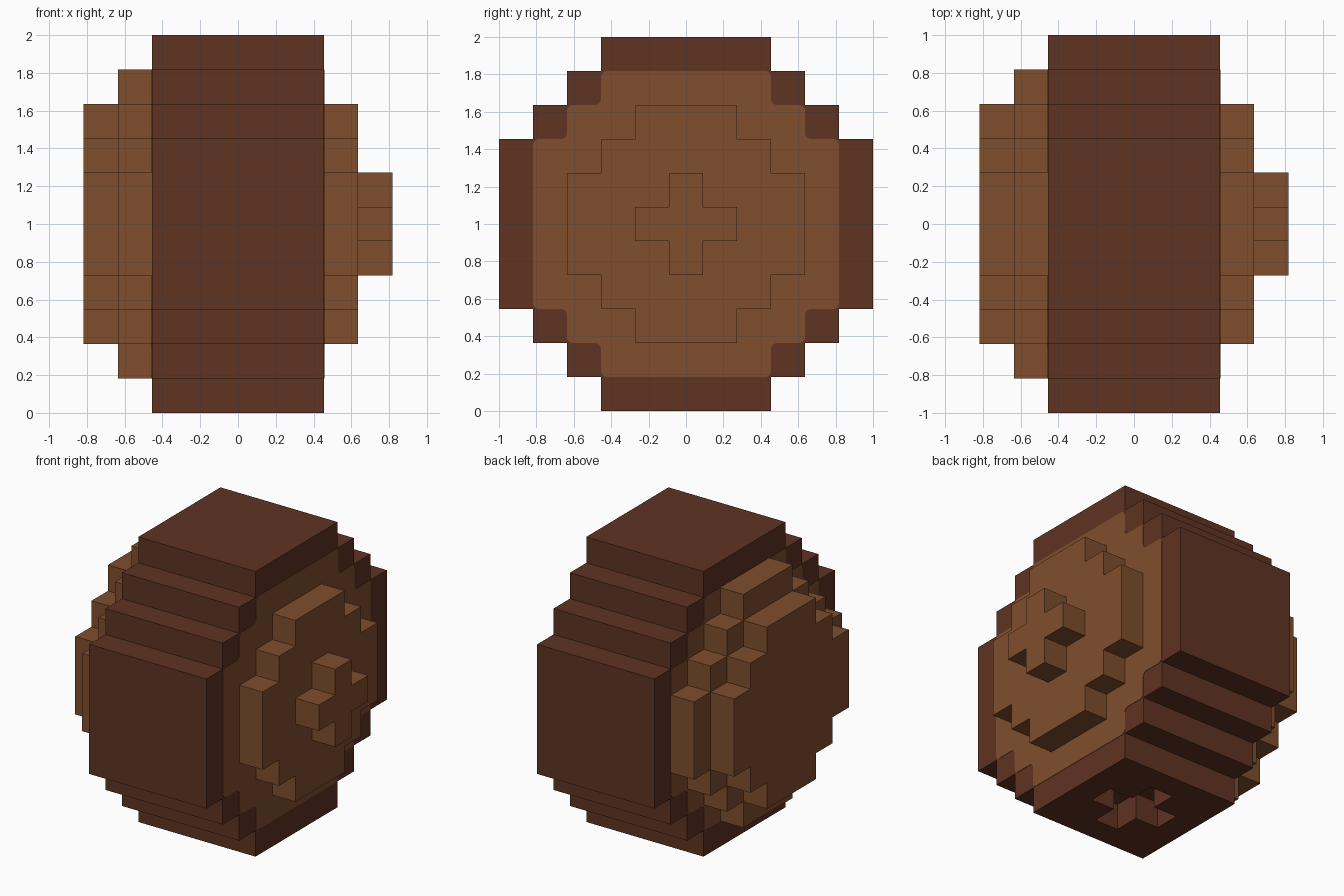
import bpy, bmesh

cube = bpy.data.objects.get("Cube")
if cube:
    bpy.data.objects.remove(cube, do_unlink=True)

U = 2 / 11      # one block
MID = 5.5       # height of the axle, in blocks


def material(name, rgb):
    m = bpy.data.materials.new(name)
    m.use_nodes = True
    m.diffuse_color = (*rgb, 1)
    m.node_tree.nodes["Principled BSDF"].inputs["Base Color"].default_value = (*rgb, 1)
    return m


DARK = material("dark brown", (0.114, 0.033, 0.016))
LIGHT = material("light brown", (0.212, 0.077, 0.026))


def stepped_outline(wide, high, steps):
    """Closed staircase circle; each step is one block narrower and higher."""
    q = []
    for i in range(steps):
        q.append((wide - i, high + i))
        if i < steps - 1:
            q.append((wide - i - 1, high + i))
    return (q + [(-a, b) for a, b in reversed(q)]
            + [(-a, -b) for a, b in q] + [(a, -b) for a, b in reversed(q)])


def prism(name, outline, lo, hi, mat, upright=False, rounding=0.0):
    """Extrude an outline along x, or along z when upright (units: blocks)."""
    def place(a, b):
        return (a * U, b * U, lo * U) if upright else (lo * U, a * U, (b + MID) * U)

    bm = bmesh.new()
    bm.faces.new([bm.verts.new(place(a, b)) for a, b in outline])
    if rounding:
        bmesh.ops.bevel(bm, geom=bm.verts[:], offset=rounding, segments=3,
                        profile=0.5, affect='VERTICES')
    ext = bmesh.ops.extrude_face_region(bm, geom=bm.faces[:])
    move = [v for v in ext["geom"] if isinstance(v, bmesh.types.BMVert)]
    d = (hi - lo) * U
    bmesh.ops.translate(bm, verts=move, vec=(0, 0, d) if upright else (d, 0, 0))
    bmesh.ops.recalc_face_normals(bm, faces=bm.faces[:])
    me = bpy.data.meshes.new(name)
    bm.to_mesh(me)
    bm.free()
    me.materials.append(mat)
    ob = bpy.data.objects.new(name, me)
    bpy.context.collection.objects.link(ob)
    return ob


tread = stepped_outline(5.5, 2.5, 4)
paint = stepped_outline(4.5, 2.5, 3)
large = stepped_outline(4.5, 1.5, 4)
medium = stepped_outline(3.5, 1.5, 3)
cross = stepped_outline(1.5, 0.5, 2)

# Drum with a cross-shaped socket in the underside
drum = prism("drum", tread, -2.5, 2.5, DARK)
cutter = prism("socket_cutter", cross, -1, 1, DARK, upright=True)
cutter.hide_render = True
mod = drum.modifiers.new("socket", 'BOOLEAN')
mod.operation = 'DIFFERENCE'
mod.solver = 'EXACT'
mod.object = cutter
bpy.context.view_layer.objects.active = drum
bpy.ops.object.modifier_apply(modifier=mod.name)
bpy.data.objects.remove(cutter, do_unlink=True)

# Thin painted panels with softened corners on both ends
prism("left_panel", paint, 2.49, 2.515, LIGHT, rounding=0.03)
prism("right_panel", paint, -2.515, -2.49, LIGHT, rounding=0.03)

# Left end: hub disc and cross knob
prism("left_hub", medium, 2.45, 3.5, LIGHT)
prism("left_knob", cross, 3.45, 4.5, LIGHT)

# Right end: two stacked discs
prism("right_inner_disc", large, -3.5, -2.45, LIGHT)
prism("right_outer_disc", medium, -4.5, -3.45, LIGHT)
